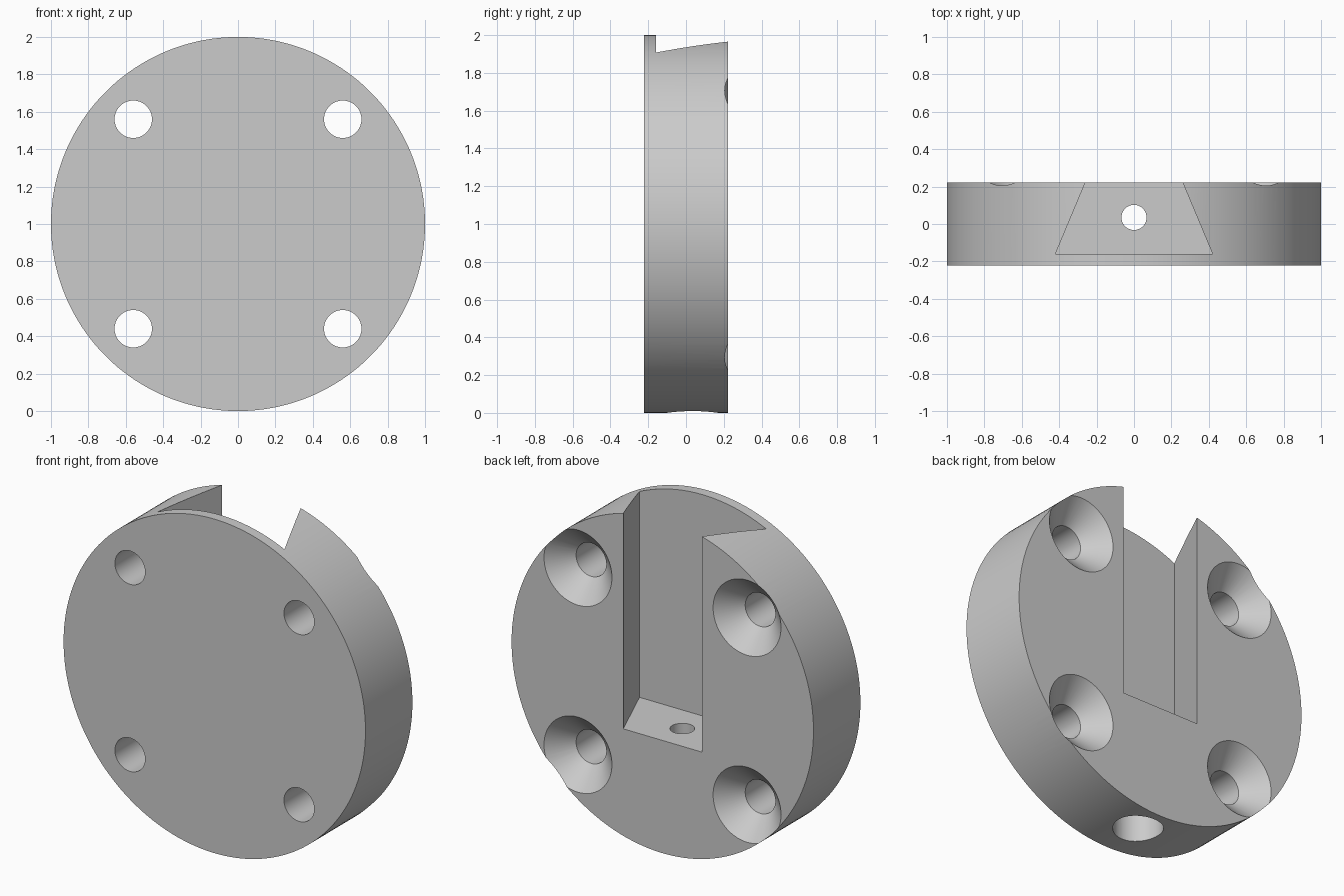
import bpy, bmesh, math
from mathutils import Matrix, Vector

cube = bpy.data.objects.get("Cube")
if cube:
    bpy.data.objects.remove(cube, do_unlink=True)

HALF = 0.222     # half the plate thickness
FLOOR = 0.675    # height of the slot floor
BOLT = 0.56      # bolt offset from the centre

metal = bpy.data.materials.new("light_grey_metal")
metal.use_nodes = True
grey = (0.6, 0.6, 0.6, 1)
metal.diffuse_color = grey
metal.node_tree.nodes["Principled BSDF"].inputs["Base Color"].default_value = grey


def finish(name, bm):
    bmesh.ops.recalc_face_normals(bm, faces=bm.faces)
    mesh = bpy.data.meshes.new(name)
    bm.to_mesh(mesh)
    bm.free()
    mesh.materials.append(metal)
    obj = bpy.data.objects.new(name, mesh)
    bpy.context.collection.objects.link(obj)
    return obj


def turned(name, profile, location, sides, along_y=True):
    """Solid of revolution from (radius, distance along axis) pairs."""
    bm = bmesh.new()
    rings = []
    for r, h in profile:
        angles = [math.tau * i / sides for i in range(sides)]
        rings.append([bm.verts.new((r * math.cos(a), r * math.sin(a), h)) for a in angles])
    for low, high in zip(rings, rings[1:]):
        for i in range(sides):
            j = (i + 1) % sides
            bm.faces.new((low[i], low[j], high[j], high[i]))
    bm.faces.new(rings[0])
    bm.faces.new(rings[-1])
    turn = Matrix.Rotation(-math.pi / 2 if along_y else 0, 4, 'X')
    bm.transform(Matrix.Translation(location) @ turn)
    return finish(name, bm)


# Round plate
plate = turned("round_plate", [(1, -HALF), (1, HALF)], (0, 0, 1), 180)

# Countersunk bolt holes, wide at the back
cutters = []
for x in (-BOLT, BOLT):
    for z in (-BOLT, BOLT):
        profile = [(0.1, -0.4), (0.1, HALF - 0.125), (0.245, HALF + 0.02)]
        cutters.append(turned("bolt_hole_cutter", profile, (x, 0, 1 + z), 64))

# Dovetail slot, open at the top and back
bm = bmesh.new()
slope = (0.26 - 0.42) / (HALF + 0.16)
back = HALF + 0.05
w = 0.26 + slope * 0.05
outline = [(-0.42, -0.16), (0.42, -0.16), (w, back), (-w, back)]
base = bm.faces.new([bm.verts.new((x, y, FLOOR)) for x, y in outline])
grown = bmesh.ops.extrude_face_region(bm, geom=[base])["geom"]
bmesh.ops.translate(bm, vec=Vector((0, 0, 1.5)),
                    verts=[v for v in grown if isinstance(v, bmesh.types.BMVert)])
cutters.append(finish("dovetail_slot_cutter", bm))

# Counterbored screw hole from the rim up to the slot floor
profile = [(0.138, -0.1), (0.138, 0.33), (0.067, 0.33), (0.067, FLOOR + 0.1)]
cutters.append(turned("screw_hole_cutter", profile, (0, 0.035, 0), 64, along_y=False))

# Cut everything out of the plate
bpy.ops.object.select_all(action='DESELECT')
plate.select_set(True)
bpy.context.view_layer.objects.active = plate
for cutter in cutters:
    cutter.hide_render = True
    mod = plate.modifiers.new("cut", 'BOOLEAN')
    mod.operation = 'DIFFERENCE'
    mod.solver = 'EXACT'
    mod.object = cutter
    bpy.ops.object.modifier_apply(modifier=mod.name)
for cutter in cutters:
    bpy.data.objects.remove(cutter, do_unlink=True)

bpy.ops.object.shade_smooth_by_angle(angle=math.radians(25))
